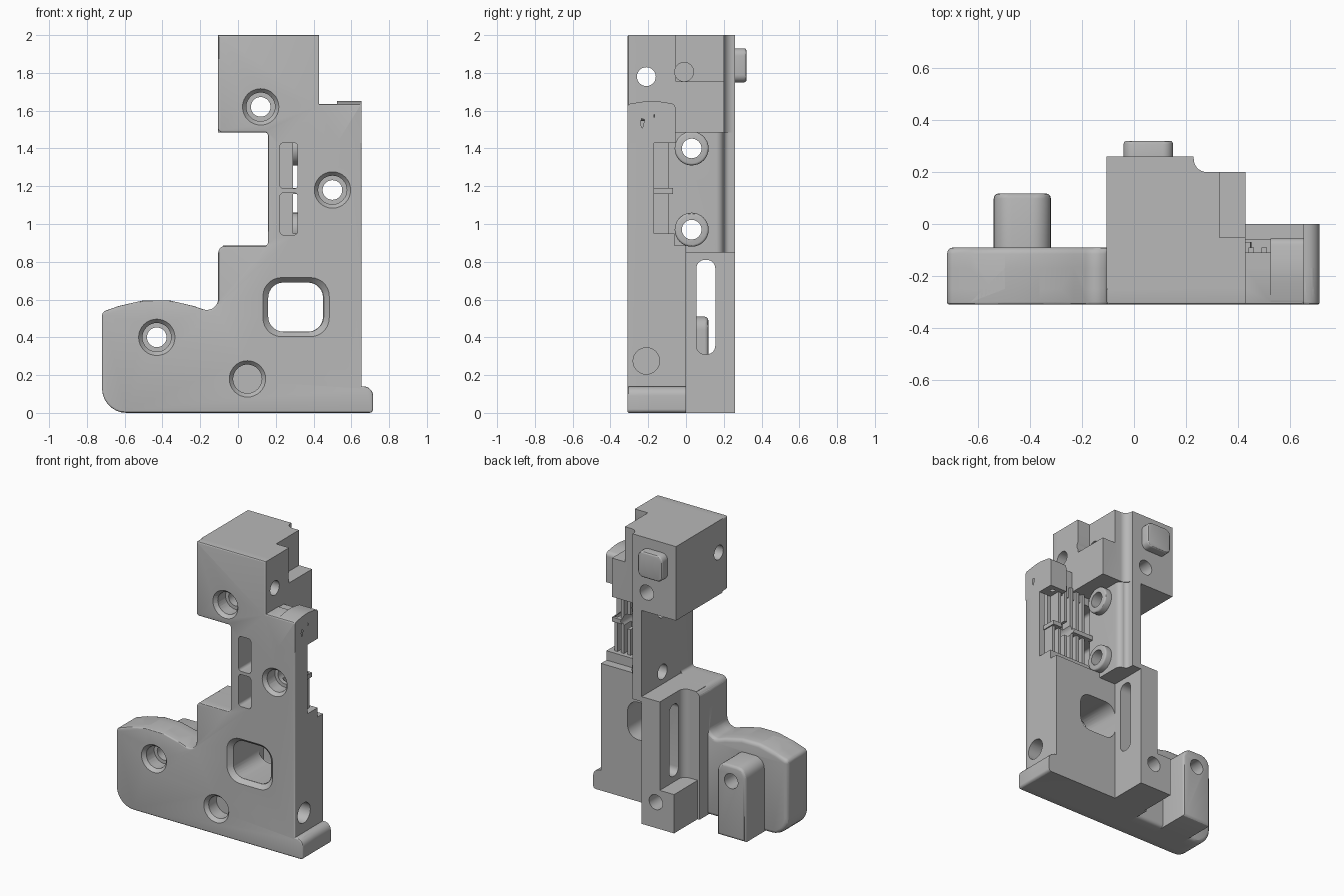
import bpy, bmesh, math
from mathutils import Vector

if "Cube" in bpy.data.objects:
    bpy.data.objects.remove(bpy.data.objects["Cube"], do_unlink=True)

grey = bpy.data.materials.new("mid_grey")
grey.use_nodes = True
tone = (0.48, 0.48, 0.48, 1)
grey.diffuse_color = tone
grey.node_tree.nodes["Principled BSDF"].inputs["Base Color"].default_value = tone


def rounded(corners):
    """Polygon from (u, v, radius) corners, each rounded by its radius."""
    out, n = [], len(corners)
    for i, c in enumerate(corners):
        p = Vector(c[:2])
        r = c[2] if len(c) > 2 else 0
        if not r:
            out.append(p)
            continue
        a = (Vector(corners[i - 1][:2]) - p).normalized()
        b = (Vector(corners[(i + 1) % n][:2]) - p).normalized()
        half = a.angle(b) / 2
        centre = p + (a + b).normalized() * (r / math.sin(half))
        start = p + a * (r / math.tan(half)) - centre
        end = p + b * (r / math.tan(half)) - centre
        sweep = math.atan2(start.x * end.y - start.y * end.x, start.dot(end))
        steps = max(3, int(abs(sweep) / 0.2))
        for k in range(steps + 1):
            t = sweep * k / steps
            out.append(centre + Vector((start.x * math.cos(t) - start.y * math.sin(t),
                                        start.x * math.sin(t) + start.y * math.cos(t))))
    return out


def rect(u0, u1, v0, v1, r=0):
    return [(u0, v0, r), (u1, v0, r), (u1, v1, r), (u0, v1, r)]


def disc(u, v, r, sides=32):
    return [(u + r * math.cos(k * math.tau / sides), v + r * math.sin(k * math.tau / sides))
            for k in range(sides)]


def prism(name, corners, lo, hi, axis="y", bevel=None, soft=0.012, taper=1):
    """Extrude a profile along an axis; bevel rounds the rim of the 'lo' or 'hi' cap."""
    place = {"x": lambda u, v, d: (d, u, v), "y": lambda u, v, d: (u, d, v),
             "z": lambda u, v, d: (u, v, d)}[axis]
    pts = rounded(corners)
    mid = sum(pts, Vector((0, 0))) / len(pts)
    bm = bmesh.new()
    a = [bm.verts.new(place(p.x, p.y, lo)) for p in pts]
    b = [bm.verts.new(place(*(mid + (p - mid) * taper), hi)) for p in pts]
    caps = {"lo": bm.faces.new(a), "hi": bm.faces.new(b)}
    for i in range(len(pts)):
        j = (i + 1) % len(pts)
        bm.faces.new((a[i], a[j], b[j], b[i]))
    bmesh.ops.recalc_face_normals(bm, faces=bm.faces)
    if bevel:
        bmesh.ops.bevel(bm, geom=list(caps[bevel].edges), offset=soft, segments=3,
                        profile=0.5, affect="EDGES", clamp_overlap=True)
    mesh = bpy.data.meshes.new(name)
    bm.to_mesh(mesh)
    bm.free()
    ob = bpy.data.objects.new(name, mesh)
    bpy.context.collection.objects.link(ob)
    return ob


# Front plate with the whole silhouette
wing = [(-.105, .885, .04), (-.105, .52, .06), (-.43, .635, .6), (-.72, .535, .03)]
lip = [(.715, 0, .02), (.715, .14, .05), (.655, .14)]
body = prism("bracket_body", [(-.72, 0, .13)] + lip + [
    (.655, 1.635, .01), (.43, 1.635), (.43, 2), (-.105, 2, .01),
    (-.105, 1.485, .02), (.16, 1.485, .02), (.16, .885, .02)] + wing,
    -.31, -.17, bevel="lo")

# Base, wing, rib and post
solids = [
    prism("wing", [(-.72, 0, .13), (0, 0), (0, .885)] + wing, -.25, -.09, bevel="hi", soft=.025),
    prism("lower_body", [(-.105, 0)] + lip + [(.655, .885), (-.105, .885, .04)], -.25, 0),
    prism("rib", [(-.08, -.1), (.16, -.1), (.16, .26), (.02, .26), (.02, 0, .05), (-.08, 0)],
          0, .885, "z"),
    prism("foot", rect(-.09, .16, 0, .27), -.1, .26),
    prism("post", [(-.54, 0), (-.32, 0), (-.32, .51, .07), (-.54, .51, .07)],
          -.2, .118, bevel="hi", soft=.02),
    # Shaft and head
    prism("shaft", [(.16, -.25), (.29, -.25), (.29, .2, .04), (.23, .2, .03), (.23, .26), (.16, .26)],
          .85, 1.5, "z"),
    prism("head", [(-.105, -.25), (.43, -.25), (.43, .2), (.23, .2, .05), (.23, .26), (-.105, .26)],
          1.485, 2, "z"),
    prism("head_button", rect(-.04, .15, 1.75, 1.93, .04), .2, .32, bevel="hi"),
    # Shelf behind the plate
    prism("shelf", rect(.25, .655, 1.43, 1.63), -.25, -.11),
    prism("shelf_tab", [(-.31, 1.43), (-.055, 1.43), (-.055, 1.635, .03), (-.18, 1.655, .3),
                        (-.31, 1.635, .02)], .525, .655, "x"),
    prism("shelf_sill", rect(.25, .655, .85, .95), -.25, -.06),
    prism("shelf_bar", rect(.25, .62, 1.16, 1.19), -.25, -.07),
]
for k in range(6):
    x = .34 + k * .05
    solids.append(prism("fin", rect(x, x + .022, .9, 1.5), -.25, -.09))
for z in (.97, 1.40):
    solids.append(prism("side_boss", disc(.03, z, .09), .25, .34, "x", bevel="hi"))

# Cutters: screw holes with countersinks
cuts = []
for x, z in ((.12, 1.62), (.50, 1.18), (-.43, .40), (.05, .18)):
    cuts += [prism("bore", disc(x, z, .052), -.5, .5),
             prism("counterbore", disc(x, z, .076), -.4, -.2),
             prism("countersink", disc(x, z, .098), -.312, -.285, taper=.77)]

# Cutters: window, front pockets, rib slot, head notch
cuts += [prism("window", rect(.16, .45, .43, .69, .08), -.5, .1),
         prism("window_flare", rect(.13, .485, .402, .718, .1), -.312, -.28, taper=.83),
         prism("pocket", rect(.222, .316, .942, 1.165, .02), -.4, -.1),
         prism("pocket", rect(.222, .316, 1.187, 1.43, .02), -.4, -.1),
         prism("rib_slot", rect(.055, .155, .31, .81, .045), -.05, .3, "x"),
         prism("head_notch", rect(.33, .5, -.052, .3), 1.755, 2.1, "z")]

# Cutters: side holes
for y, z, r, x0, x1 in ((-.21, 1.78, .05, -.3, .6), (-.01, 1.805, .05, .2, .5),
                        (-.19, 1.535, .05, .5, .8), (-.21, .275, .07, .55, .8),
                        (.03, 1.40, .052, .1, .6), (.03, .97, .052, .1, .6)):
    cuts.append(prism("side_hole", disc(y, z, r), x0, x1, "x"))

# Combine everything into one solid
for mode, helpers in (("UNION", solids), ("DIFFERENCE", cuts)):
    for ob in helpers:
        ob.hide_render = True
        mod = body.modifiers.new(ob.name, "BOOLEAN")
        mod.operation, mod.solver, mod.object = mode, "EXACT", ob
bpy.context.view_layer.update()
result = bpy.data.meshes.new_from_object(
    body.evaluated_get(bpy.context.evaluated_depsgraph_get()))
body.modifiers.clear()
body.data = result
for ob in solids + cuts:
    bpy.data.objects.remove(ob, do_unlink=True)
result.materials.clear()
result.materials.append(grey)
result.polygons.foreach_set("material_index", [0] * len(result.polygons))

bpy.ops.object.select_all(action="DESELECT")
body.select_set(True)
bpy.context.view_layer.objects.active = body
bpy.ops.object.shade_smooth_by_angle()
